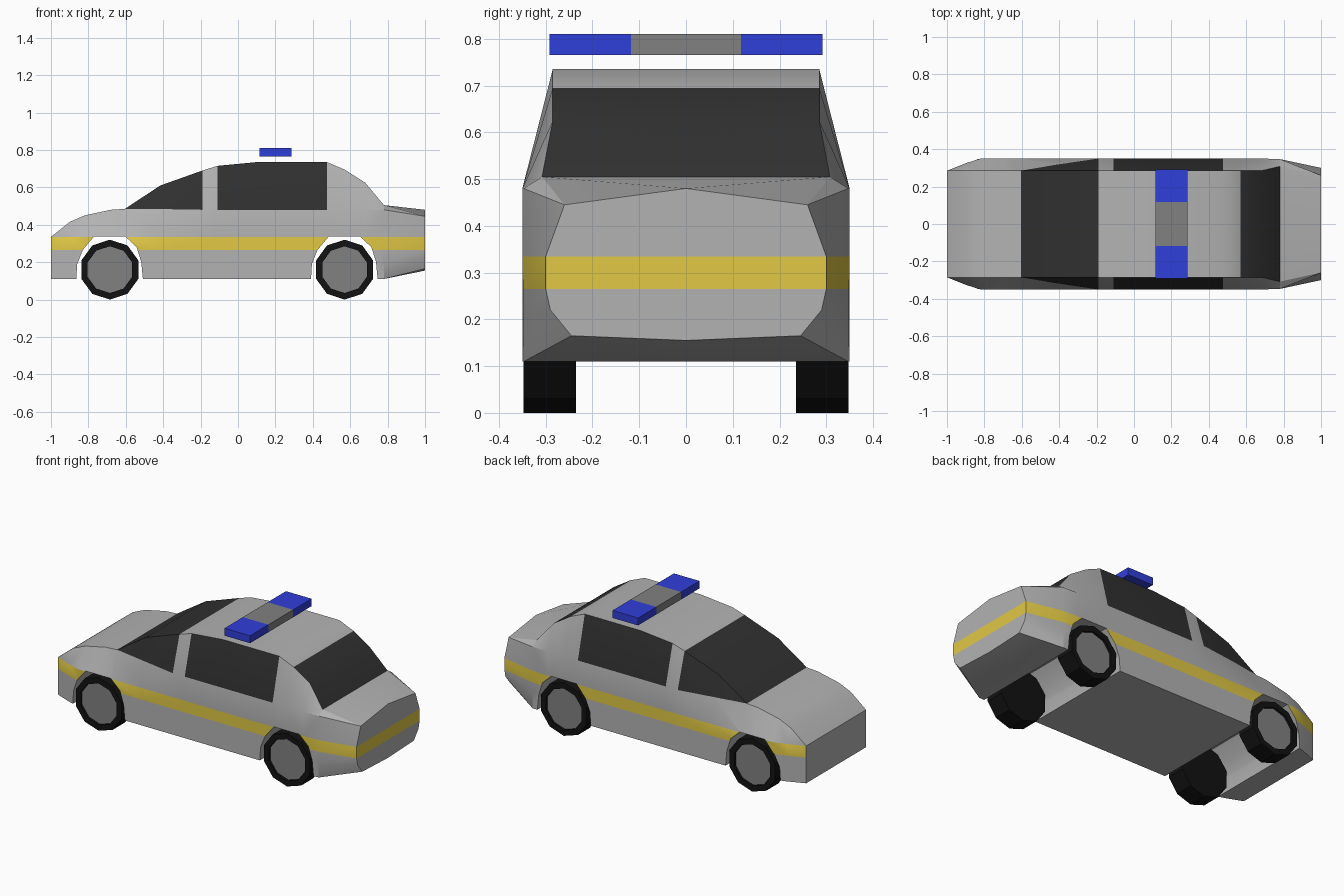
import bpy, bmesh, math

if "Cube" in bpy.data.objects:
    bpy.data.objects.remove(bpy.data.objects["Cube"])


def material(name, rgb):
    m = bpy.data.materials.new(name)
    m.diffuse_color = (*rgb, 1)
    m.use_nodes = True
    m.node_tree.nodes["Principled BSDF"].inputs["Base Color"].default_value = m.diffuse_color
    return m


GREY = material("body_grey", (0.45, 0.45, 0.45))
YELLOW = material("stripe_yellow", (0.75, 0.58, 0.06))
GLASS = material("dark_glass", (0.03, 0.03, 0.03))
BLACK = material("tyre_black", (0.006, 0.006, 0.006))
HUB = material("hub_grey", (0.22, 0.22, 0.22))
BLUE = material("lamp_blue", (0.03, 0.05, 0.7))


class Builder:
    """Collects faces, sharing vertices that coincide."""

    def __init__(self):
        self.bm = bmesh.new()
        self.verts = {}

    def face(self, pts, mat=0):
        vs = []
        for p in pts:
            k = tuple(round(c, 5) for c in p)
            if k not in self.verts:
                self.verts[k] = self.bm.verts.new(k)
            if self.verts[k] not in vs:
                vs.append(self.verts[k])
        if len(vs) > 2:
            self.bm.faces.new(vs).material_index = mat

    def finish(self, name, mats):
        bmesh.ops.recalc_face_normals(self.bm, faces=self.bm.faces)
        me = bpy.data.meshes.new(name)
        self.bm.to_mesh(me)
        self.bm.free()
        for m in mats:
            me.materials.append(m)
        ob = bpy.data.objects.new(name, me)
        bpy.context.collection.objects.link(ob)
        return ob


def prism(name, profile, y0, y1, mat):
    """Extrude an (x, z) outline along y."""
    b = Builder()
    for y in (y0, y1):
        b.face([(x, y, z) for x, z in profile])
    for (xa, za), (xb, zb) in zip(profile, profile[1:] + profile[:1]):
        b.face([(xa, y0, za), (xb, y0, zb), (xb, y1, zb), (xa, y1, za)])
    return b.finish(name, [mat])


# Body stations: x, side half width, belt y, belt z, top y, top z
STATIONS = [
    (-1.0, .285, .285, .335, .285, .335),
    (-.90, .325, .285, .415, .285, .415),
    (-.82, .35, .285, .45, .285, .45),
    (-.68, .35, .285, .48, .285, .48),
    (-.605, .35, .285, .485, .285, .485),
    (-.415, .35, .317, .484, .285, .61),
    (-.19, .35, .35, .48, .285, .69),
    (-.11, .35, .35, .48, .285, .715),
    (.10, .35, .35, .48, .285, .735),
    (.475, .35, .35, .48, .285, .735),
    (.57, .35, .35, .48, .285, .695),
    (.68, .35, .35, .48, .285, .625),
    (.78, .347, .347, .48, .308, .505),
    (1.0, .30, .26, .445, .26, .445),
]


def section(x, w, by, bz, ty, tz):
    tail = x == 1.0
    low = [(0, .155), (.245, .165), (.29, .22)] if tail else [(0, .11), (w, .11), (w, .2)]
    yz = low + [(w, .265), (w, .335), (by, bz), (ty, tz), (0, .48 if tail else tz)]
    return [(x, y, z) for y, z in yz]


def mirrored(p):
    return (p[0], -p[1], p[2])


def band_material(band, xa, xb):
    front = -.61 < xa and xb < -.18
    if band == 3:
        return 1
    if band == 5 and (front or (xa > -.12 and xb < .48)):
        return 2
    if band == 6 and (front or (xa > .56 and xb < .79)):
        return 2
    return 0


# Car body lofted through the stations
b = Builder()
secs = [section(*s) for s in STATIONS]
for sa, sb in zip(secs, secs[1:]):
    for i in range(len(sa) - 1):
        quad = [sa[i], sb[i], sb[i + 1], sa[i + 1]]
        m = band_material(i, sa[0][0], sb[0][0])
        b.face(quad, m)
        b.face([mirrored(p) for p in quad], m)
for sec, stripe in ((secs[0], 0), (secs[-1], 1)):
    for i in range(len(sec) - 1):
        p, q = sec[i], sec[i + 1]
        if p != q:
            b.face([p, q, mirrored(q), mirrored(p)], stripe if i == 3 else 0)
body = b.finish("car_body", [GREY, YELLOW, GLASS])

# Wheel arches cut straight through the body
WHEELS = {"front": -.685, "rear": .57}
ARCH = [(-.183, .05), (-.175, .19), (-.145, .265), (-.085, .337),
        (.083, .337), (.143, .28), (.168, .2), (.182, .05)]
for end, cx in WHEELS.items():
    cutter = prism(end + "_arch_cutter", [(cx + x, z) for x, z in ARCH], -.5, .5, GREY)
    cutter.hide_render = True
    cutter.hide_set(True)
    mod = body.modifiers.new(end + "_arch", 'BOOLEAN')
    mod.operation = 'DIFFERENCE'
    mod.solver = 'EXACT'
    mod.object = cutter

bpy.context.view_layer.objects.active = body
body.select_set(True)
for mod in list(body.modifiers):
    bpy.ops.object.modifier_apply(modifier=mod.name)
bpy.ops.object.shade_smooth_by_angle(angle=math.radians(25))


# Ten-sided wheels with a recessed hub
def wheel(name, cx, side):
    def ring(y, r):
        return [(cx + r * math.cos(a), side * y, .16 + r * math.sin(a))
                for a in (math.radians(36 * k - 90) for k in range(10))]

    w = Builder()
    rings = [ring(.235, .16), ring(.348, .16), ring(.348, .125), ring(.335, .125)]
    for ra, rb in zip(rings, rings[1:]):
        for k in range(10):
            n = (k + 1) % 10
            w.face([ra[k], ra[n], rb[n], rb[k]])
    w.face(rings[0])
    w.face(rings[-1], 1)
    w.finish(name, [BLACK, HUB])


for end, cx in WHEELS.items():
    wheel(end + "_wheel_near", cx, -1)
    wheel(end + "_wheel_far", cx, 1)

# Roof light bar
BAR = [(.115, .765), (.285, .765), (.285, .81), (.115, .81)]
prism("light_bar_centre", BAR, -.118, .118, HUB)
prism("light_bar_lamp_near", BAR, -.292, -.118, BLUE)
prism("light_bar_lamp_far", BAR, .118, .292, BLUE)
